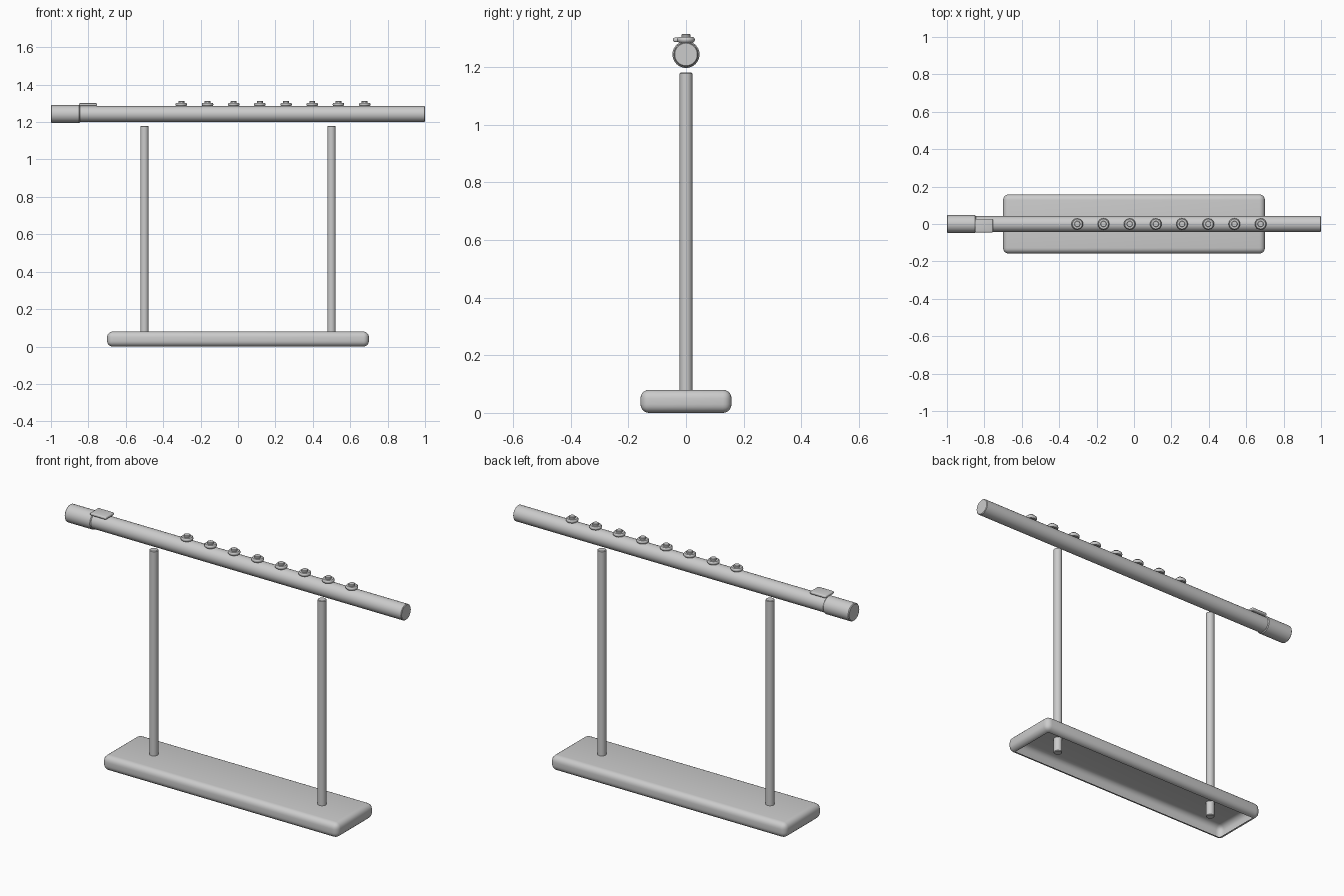
import bpy, bmesh
from math import pi
from mathutils import Matrix

cube = bpy.data.objects.get("Cube")
if cube:
    bpy.data.objects.remove(cube, do_unlink=True)

GREY = (0.6, 0.6, 0.6, 1)
metal = bpy.data.materials.new("plain grey")
metal.diffuse_color = GREY
metal.use_nodes = True
metal.node_tree.nodes["Principled BSDF"].inputs["Base Color"].default_value = GREY


def finish(bm, name):
    """Turn a bmesh into a smooth shaded object."""
    mesh = bpy.data.meshes.new(name)
    bm.to_mesh(mesh)
    bm.free()
    mesh.materials.append(metal)
    obj = bpy.data.objects.new(name, mesh)
    bpy.context.collection.objects.link(obj)
    bpy.ops.object.select_all(action='DESELECT')
    obj.select_set(True)
    bpy.context.view_layer.objects.active = obj
    bpy.ops.object.shade_smooth_by_angle(angle=pi / 5)
    return obj


def box(name, low, high, bevel, segments, open_bottom=False):
    """Rounded box between two corners."""
    bm = bmesh.new()
    size = [b - a for a, b in zip(low, high)]
    mid = [(a + b) / 2 for a, b in zip(low, high)]
    bmesh.ops.create_cube(bm, size=1, matrix=Matrix.Translation(mid) @ Matrix.Diagonal((*size, 1)))
    bmesh.ops.bevel(bm, geom=bm.edges[:], offset=bevel, segments=segments, profile=0.5, affect='EDGES')
    if open_bottom:
        bm.normal_update()
        floor = [f for f in bm.faces if f.normal.z < -0.99]
        bmesh.ops.delete(bm, geom=floor, context='FACES')
    return finish(bm, name)


def lathe(name, profile, matrix, sides=32):
    """Spin (radius, height) points around z; the ends are capped."""
    bm = bmesh.new()
    rings = []
    for radius, height in profile:
        ring = bmesh.ops.create_circle(bm, segments=sides, radius=radius,
                                       matrix=Matrix.Translation((0, 0, height)))
        rings.append(ring["verts"])
    for a, b in zip(rings, rings[1:]):
        for i in range(sides):
            j = (i + 1) % sides
            bm.faces.new((a[i], a[j], b[j], b[i]))
    bm.faces.new(rings[0])
    bm.faces.new(rings[-1])
    bmesh.ops.recalc_face_normals(bm, faces=bm.faces)
    bm.transform(matrix)
    return finish(bm, name)


def rod(name, radius, length, matrix, edge):
    """Cylinder with slightly softened ends."""
    lathe(name, [(radius - edge, 0), (radius, edge),
                 (radius, length - edge), (radius - edge, length)], matrix)


# Stand: hollow rounded base and two posts
box("stand_base", (-0.7, -0.158, 0), (0.7, 0.158, 0.08), 0.03, 5, open_bottom=True)
for side, x in (("right", -0.5), ("left", 0.5)):
    rod(side + "_post", 0.022, 1.18, Matrix.Translation((x, 0, 0)), 0.003)

# Tube lying along x, with a wider head joint
AXIS = 1.243
along_x = Matrix.Rotation(pi / 2, 4, 'Y')
rod("tube_body", 0.042, 1.86, Matrix.Translation((-0.86, 0, AXIS)) @ along_x, 0.003)
rod("head_joint", 0.047, 0.155, Matrix.Translation((-1, 0, AXIS)) @ along_x, 0.004)
box("lip_plate", (-0.85, -0.045, 1.286), (-0.754, 0.028, 1.301), 0.006, 3)

# Row of round keys, each a padded disc with a small knob
KEY = [(0.026, 0), (0.030, 0.004), (0.031, 0.009), (0.030, 0.014), (0.026, 0.018),
       (0.016, 0.018), (0.016, 0.026), (0.014, 0.028)]
for n in range(8):
    lathe(f"key_{n + 1}", KEY, Matrix.Translation((-0.303 + 0.14 * n, 0, 1.285)), 24)
